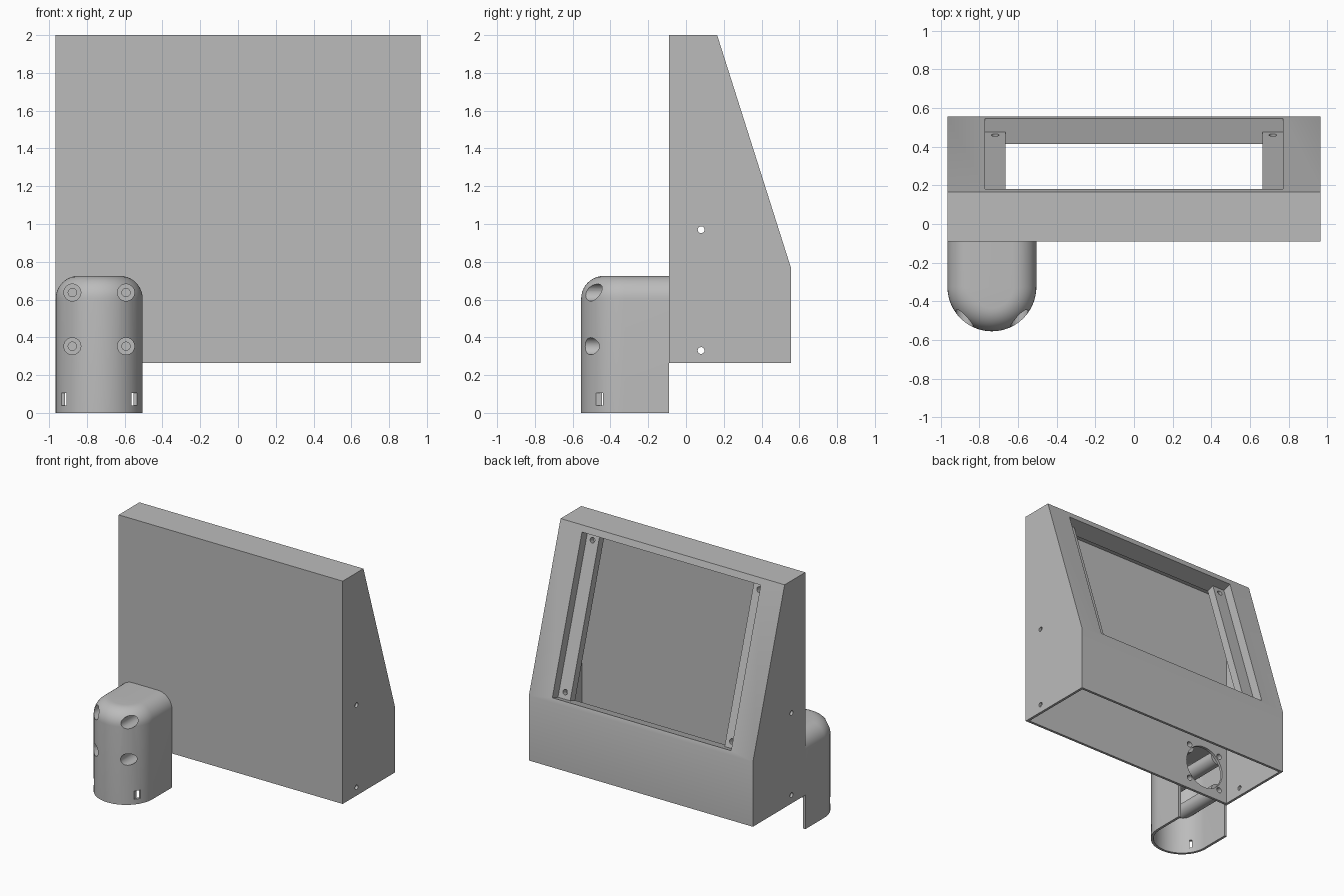
import bpy, bmesh, math
from mathutils import Matrix, Vector

if "Cube" in bpy.data.objects:
    bpy.data.objects.remove(bpy.data.objects["Cube"], do_unlink=True)

GREY = (0.5, 0.5, 0.5, 1)
mat = bpy.data.materials.new("plain grey")
mat.use_nodes = True
mat.diffuse_color = GREY
bsdf = next(n for n in mat.node_tree.nodes if n.type == "BSDF_PRINCIPLED")
bsdf.inputs["Base Color"].default_value = GREY


def add(name, bm):
    bmesh.ops.recalc_face_normals(bm, faces=bm.faces)
    me = bpy.data.meshes.new(name)
    bm.to_mesh(me)
    bm.free()
    me.materials.append(mat)
    ob = bpy.data.objects.new(name, me)
    bpy.context.collection.objects.link(ob)
    return ob


def boolean(target, tool, operation="DIFFERENCE"):
    """Apply a boolean and discard the tool."""
    tool.hide_render = True
    mod = target.modifiers.new("bool", "BOOLEAN")
    mod.operation, mod.solver, mod.object = operation, "EXACT", tool
    bpy.context.view_layer.objects.active = target
    bpy.ops.object.modifier_apply(modifier=mod.name)
    bpy.data.objects.remove(tool, do_unlink=True)


def box(name, lo, hi, frame=Matrix()):
    bm = bmesh.new()
    lo, hi = Vector(lo), Vector(hi)
    m = frame @ Matrix.Translation((lo + hi) / 2) @ Matrix.Diagonal((*(hi - lo), 1))
    bmesh.ops.create_cube(bm, size=1, matrix=m)
    return add(name, bm)


def rod(name, start, end, radius):
    start, end = Vector(start), Vector(end)
    axis = end - start
    m = Matrix.Translation((start + end) / 2) @ axis.to_track_quat("Z", "Y").to_matrix().to_4x4()
    bm = bmesh.new()
    bmesh.ops.create_cone(bm, cap_ends=True, segments=32, radius1=radius, radius2=radius,
                          depth=axis.length, matrix=m)
    return add(name, bm)


def prism(name, profile, half_width):
    """Extrude a (y, z) profile along x."""
    bm = bmesh.new()
    face = bm.faces.new([bm.verts.new((-half_width, y, z)) for y, z in profile])
    ext = bmesh.ops.extrude_face_region(bm, geom=[face])["geom"]
    bmesh.ops.translate(bm, vec=(2 * half_width, 0, 0),
                        verts=[v for v in ext if isinstance(v, bmesh.types.BMVert)])
    return add(name, bm)


CX, CY, CZ = -0.735, -0.325, 0.495      # pod axis and screw pattern centre
WALL, FRONT = 0.02, -0.09


def pod(name, radius, fillet, back, bottom, top):
    """U-shaped column with a rounded front and a filleted top."""
    rings = [(0, bottom)]
    for i in range(11):
        a = math.pi / 2 * i / 10
        rings.append((fillet * (1 - math.cos(a)), top - fillet + fillet * math.sin(a)))
    bm = bmesh.new()
    loops = []
    for inset, z in rings:
        r = radius - inset
        pts = [(CX + r, back)]
        for i in range(49):
            a = -math.pi * i / 48
            pts.append((CX + r * math.cos(a), CY + r * math.sin(a)))
        pts.append((CX - r, back))
        loops.append([bm.verts.new((x, y, z)) for x, y in pts])
    n = len(loops[0])
    for a, b in zip(loops, loops[1:]):
        for i in range(n - 1):
            bm.faces.new((a[i], a[i + 1], b[i + 1], b[i]))
    bm.faces.new(loops[0])
    bm.faces.new(loops[-1])
    bm.faces.new([l[0] for l in loops] + [l[-1] for l in reversed(loops)])
    return add(name, bm)


# Housing: wedge-backed box with a thick sloping panel and an open bottom
housing = prism("housing", [(FRONT, 0.265), (0.555, 0.265), (0.555, 0.77),
                            (0.165, 2), (FRONT, 2)], 0.965)
boolean(housing, prism("cavity", [(-0.07, 0.2), (0.535, 0.2), (0.535, 0.7),
                                  (0.434, 0.7), (0.029, 1.98), (-0.07, 1.98)], 0.945))

# Slope frame: x across, y up the slope, z into the housing
up = Vector((0, -0.39, 1.23)).normalized()
inward = Vector((1, 0, 0)).cross(up)
slope = Matrix((Vector((1, 0, 0)), up, inward)).transposed().to_4x4()
slope.translation = (0, 0.555, 0.77)

# Stepped window leaving a recessed mounting rail down each side
LOW, HIGH = 0.033, 1.24
boolean(housing, box("window", (-0.77, LOW, -0.05), (0.77, HIGH, 0.073), slope))
boolean(housing, box("window_through", (-0.665, LOW, 0.04), (0.665, HIGH, 0.16), slope))
for x in (-0.718, 0.718):
    for t in (LOW + 0.05, HIGH - 0.05):
        boolean(housing, rod("rail_hole", slope @ Vector((x, t, 0.05)),
                             slope @ Vector((x, t, 0.12)), 0.02))

# Side screw holes
for z in (0.33, 0.97):
    boolean(housing, rod("side_hole", (-1.1, 0.08, z), (1.1, 0.08, z), 0.018))

# Round passage and screw holes between the housing and the pod
boolean(housing, rod("passage", (CX, -0.2, CZ), (CX, 0, CZ), 0.17))
SCREWS = [(CX + sx * 0.142, CZ + sz * 0.142) for sx in (-1, 1) for sz in (-1, 1)]
for x, z in SCREWS:
    boolean(housing, rod("wall_screw_hole", (x, -0.2, z), (x, 0, z), 0.022))

# Pod: thin shell open at the back and bottom
shell = pod("pod", 0.23, 0.12, FRONT, 0, 0.725)
boolean(shell, pod("pod_cavity", 0.23 - WALL, 0.12 - WALL, 0, -0.1, 0.725 - WALL))

# Counterbored screw bosses inside the pod
for x, z in SCREWS:
    boss = rod("boss", (x, FRONT, z), (x, -0.7, z), 0.058)
    boolean(boss, pod("boss_trim", 0.23 - WALL / 2, 0.12 - WALL / 2, 0, -0.1,
                      0.725 - WALL / 2), "INTERSECT")
    boolean(shell, boss, "UNION")
for x, z in SCREWS:
    boolean(shell, rod("counterbore", (x, -0.7, z), (x, -0.13, z), 0.045))
    boolean(shell, rod("screw_hole", (x, -0.2, z), (x, 0, z), 0.022))

# Small slots near the pod's lower edge
for side in (-1, 1):
    x = CX + side * 0.186
    boolean(shell, box("slot", (x - 0.014, -0.495, 0.04), (x + 0.014, -0.43, 0.105)))

# Smooth the curves, keep the edges crisp
for ob in (housing, shell):
    bpy.ops.object.select_all(action="DESELECT")
    ob.select_set(True)
    bpy.context.view_layer.objects.active = ob
    bpy.ops.object.shade_smooth_by_angle(angle=math.radians(30))
